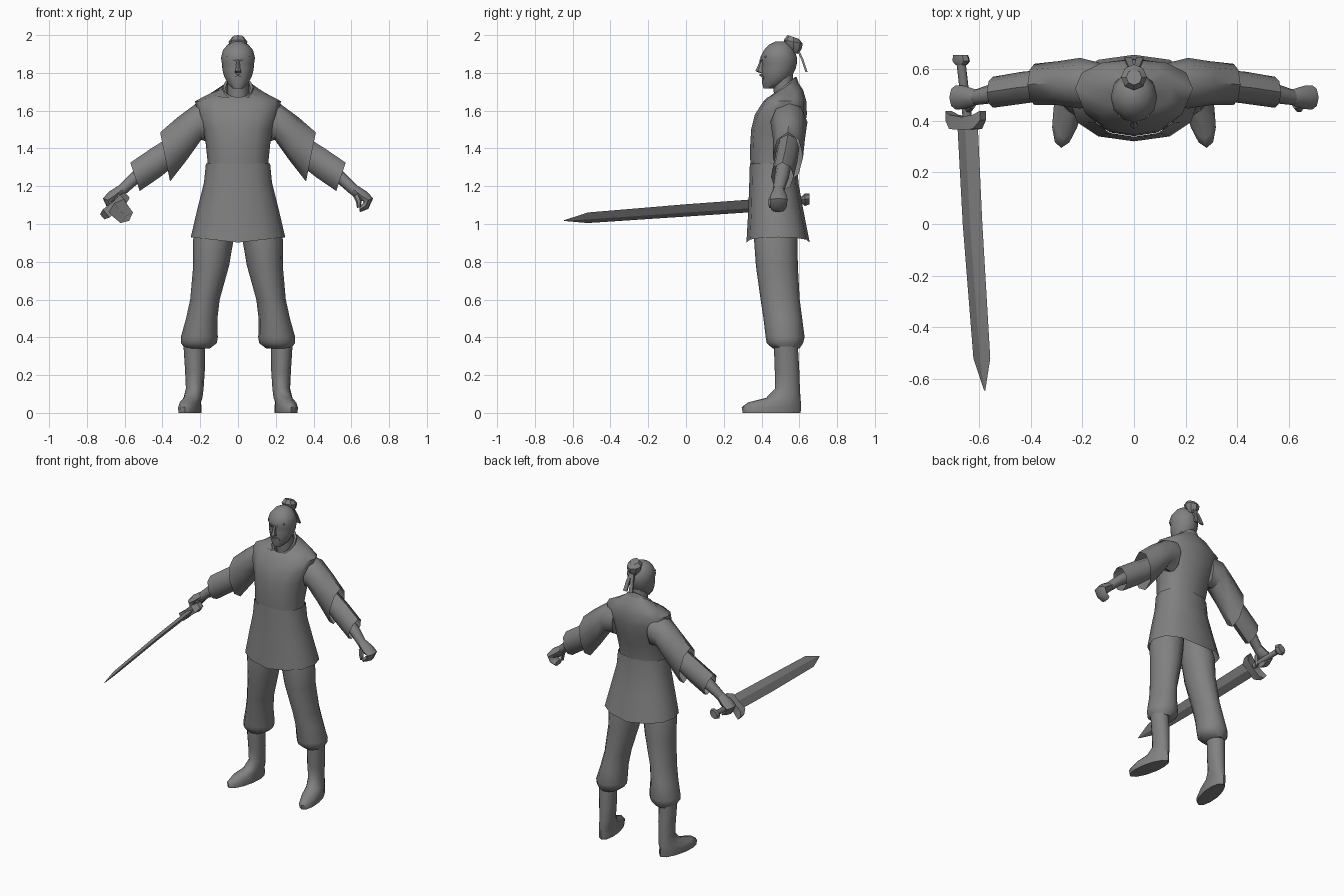
import bpy, bmesh, math
from mathutils import Vector

mat = bpy.data.materials.new("mid_grey")
mat.diffuse_color = (0.22, 0.22, 0.22, 1)


def finish(name, bm, angle=50):
    bmesh.ops.recalc_face_normals(bm, faces=bm.faces)
    me = bpy.data.meshes.new(name)
    bm.to_mesh(me)
    bm.free()
    me.materials.append(mat)
    ob = bpy.data.objects.new(name, me)
    bpy.context.collection.objects.link(ob)
    for o in bpy.context.selected_objects:
        o.select_set(False)
    ob.select_set(True)
    bpy.context.view_layer.objects.active = ob
    bpy.ops.object.shade_smooth_by_angle(angle=math.radians(angle))
    return ob


def loft(name, rings, caps=(True, True), angle=50):
    """Skin a list of point rings."""
    bm = bmesh.new()
    vs = [[bm.verts.new(p) for p in r] for r in rings]
    n = len(vs[0])
    for a, b in zip(vs, vs[1:]):
        for i in range(n):
            bm.faces.new((a[i], a[(i + 1) % n], b[(i + 1) % n], b[i]))
    if caps[0]:
        bm.faces.new(vs[0])
    if caps[1]:
        bm.faces.new(vs[-1])
    return finish(name, bm, angle)


def level(z, rx, y0, y1, cx=0, tilt=0, shear=0, n=12, p=1.0):
    """Horizontal ring from front y0 to back y1; tilt lowers the front."""
    pts = []
    for i in range(n):
        a = 2 * math.pi * i / n
        s, c = math.sin(a), -math.cos(a)
        x = rx * math.copysign(abs(s) ** p, s)
        y = (y1 - y0) / 2 * math.copysign(abs(c) ** p, c)
        pts.append((cx + x - shear * y, (y0 + y1) / 2 + y, z + tilt * c))
    return pts


def limb(tx, tz, bx, bz, y, hw, side=1, n=8):
    """Ring across a limb between an upper and a lower point."""
    t, b = Vector((tx, y, tz)), Vector((bx, y, bz))
    mid, half = (t + b) / 2, (t - b) / 2
    pts = []
    for i in range(n):
        a = 2 * math.pi * i / n
        q = mid + half * math.cos(a) + Vector((0, hw * math.sin(a), 0))
        pts.append((q.x * side, q.y, q.z))
    return pts


# Tunic body with a tilted neckline
loft("tunic_body", [level(z, rx, a, b, tilt=t, p=.85) for z, rx, a, b, t in (
    (1.24, .16, .35, .575, 0), (1.34, .162, .34, .585, 0), (1.42, .17, .34, .605, 0),
    (1.50, .185, .345, .625, 0), (1.58, .212, .365, .64, 0), (1.65, .228, .41, .637, 0),
    (1.69, .15, .43, .62, .02), (1.715, .078, .435, .58, .055))], (False, False))

# Standing collar, lapping over the neckline
loft("collar", [level(z, rx, a, b, tilt=t) for z, rx, a, b, t in (
    (1.70, .088, .425, .595, .05), (1.725, .08, .435, .585, .055),
    (1.72, .066, .445, .572, .055))], (False, False))

# Tunic skirt, hem dipping at front and back
skirt = [level(z, rx, a, b, p=.85) for z, rx, a, b in (
    (1.32, .17, .338, .59), (1.22, .18, .335, .595), (1.08, .215, .33, .62), (.93, .25, .32, .655))]
skirt[-1] = [(x, y, z - .028 * (1 - abs(x) / .25)) for x, y, z in skirt[-1]]
loft("tunic_skirt", skirt, (False, False))

# Neck and head
loft("neck", [level(z, .055, a, b) for z, a, b in ((1.64, .47, .575), (1.80, .455, .565))])
loft("head", [level(z, rx, a, b) for z, rx, a, b in (
    (1.718, .028, .41, .47), (1.745, .055, .403, .53), (1.78, .073, .402, .56),
    (1.82, .083, .398, .58), (1.85, .085, .402, .587), (1.88, .09, .393, .588),
    (1.92, .08, .412, .575), (1.95, .055, .44, .553), (1.967, .02, .475, .525))])

# Nose
loft("nose", [level(z, rx, a, .42, n=6) for z, rx, a in (
    (1.80, .017, .39), (1.81, .018, .367), (1.83, .012, .377), (1.87, .009, .393))], angle=30)
# Brows and moustache
for s in (-1, 1):
    for name, x0, z0, x1, z1, y0, y1 in (("brow", .012, 1.865, .06, 1.885, .389, .418),
                                         ("moustache", .0, 1.79, .035, 1.772, .39, .41)):
        loft(name, [[(s * x, y + dy, z + dz) for dy, dz in ((0, -.005), (0, .005), (.02, .005), (.02, -.005))]
                    for x, y, z in ((x0, y0, z0), (x1, y1, z1))], angle=30)

# Top knot, its band and the hanging tails
loft("top_knot", [level(z, r, .568 - r, .568 + r, tilt=-.01, n=8) for z, r in (
    (1.91, .025), (1.935, .044), (1.965, .05), (1.99, .03))], angle=35)
for s in (-1, 1):
    loft("hair_tie_tail", [[(s * x + w, y, z), (s * x - w, y, z), (s * x - w, y + .012, z), (s * x + w, y + .012, z)]
                           for x, w, y, z in ((.005, .008, .585, 1.925), (.015, .012, .61, 1.87), (.022, .014, .632, 1.805))],
         angle=30)

for s, side in ((1, "left"), (-1, "right")):
    # Wide upper sleeve
    loft(side + "_upper_sleeve", [limb(*r, side=s) for r in (
        (.13, 1.66, .14, 1.43, .545, .08), (.225, 1.635, .195, 1.445, .545, .098),
        (.32, 1.565, .27, 1.34, .545, .085), (.412, 1.485, .36, 1.225, .54, .08))], (True, False))
    # Lower sleeve
    loft(side + "_lower_sleeve", [limb(*r, side=s) for r in (
        (.34, 1.475, .31, 1.33, .54, .06), (.46, 1.40, .41, 1.25, .527, .062),
        (.57, 1.325, .52, 1.175, .51, .06))], (True, False))
    # Forearm
    loft(side + "_forearm", [limb(*r, side=s) for r in (
        (.49, 1.335, .45, 1.26, .515, .04), (.565, 1.27, .535, 1.21, .505, .038),
        (.635, 1.20, .598, 1.155, .49, .03))])
    # Curled hand and thumb
    loft(side + "_hand", [limb(*r, side=s) for r in (
        (.63, 1.205, .595, 1.16, .49, .031), (.685, 1.17, .63, 1.125, .49, .045),
        (.715, 1.135, .665, 1.12, .49, .047), (.69, 1.08, .66, 1.108, .49, .044),
        (.645, 1.062, .642, 1.095, .488, .038))])
    loft(side + "_thumb", [limb(*r, side=s, n=6) for r in (
        (.64, 1.165, .61, 1.145, .465, .018), (.655, 1.125, .625, 1.115, .447, .016),
        (.65, 1.09, .63, 1.085, .45, .011))])
    # Baggy trouser leg gathered below the knee
    loft(side + "_trouser_leg", [level(z, rx, a, b, s * cx) for z, cx, rx, a, b in (
        (1.08, .095, .09, .37, .565), (.92, .13, .107, .36, .59), (.78, .142, .095, .37, .592),
        (.60, .175, .078, .395, .602), (.50, .192, .083, .41, .615), (.40, .205, .098, .422, .628),
        (.37, .207, .095, .427, .62), (.34, .215, .065, .46, .60))])
    # Boot with the toe turned slightly out
    loft(side + "_boot", [level(z, rx, a, b, s * cx, shear=s * k) for z, cx, rx, a, b, k in (
        (.36, .232, .057, .465, .592, 0), (.22, .228, .052, .47, .60, 0), (.13, .229, .047, .472, .603, 0),
        (.08, .238, .05, .425, .606, .1), (.056, .252, .053, .33, .608, .15),
        (.03, .255, .056, .295, .61, .17), (0, .255, .055, .30, .606, .17))])

# Sword: sections across its width, which slopes up to the right
wide, thin = Vector((.76, 0, .65)), Vector((.65, 0, -.76))


def section(c, w, t, n=4):
    return [Vector(c) + wide * w * math.cos(2 * math.pi * i / n) + thin * t * math.sin(2 * math.pi * i / n)
            for i in range(n)]


loft("sword_blade", [section(*r) for r in (
    ((-.645, .40, 1.10), .052, .016), ((-.625, 0, 1.072), .05, .015),
    ((-.589, -.52, 1.033), .043, .012), ((-.578, -.645, 1.018), .003, .002))], angle=25)
loft("sword_handle", [section(*r, n=8) for r in (
    ((-.645, .41, 1.10), .018, .018), ((-.67, .63, 1.13), .018, .018))])
loft("sword_pommel", [section(*r, n=8) for r in (
    ((-.668, .615, 1.128), .022, .02), ((-.669, .63, 1.129), .04, .028),
    ((-.671, .655, 1.132), .033, .024))], angle=35)
# Guard with ends swept toward the hand
g = Vector((-.652, .395, 1.095))
loft("sword_guard", [[g + wide * d + Vector((0, y + h, 0)) + thin * k for h, k in
                      ((-r, -r), (r, -r), (r, r), (-r, r))]
                     for d, y, r in ((-.088, .025, .018), (-.06, 0, .028), (0, -.005, .024),
                                     (.06, 0, .028), (.088, .025, .018))], angle=35)
